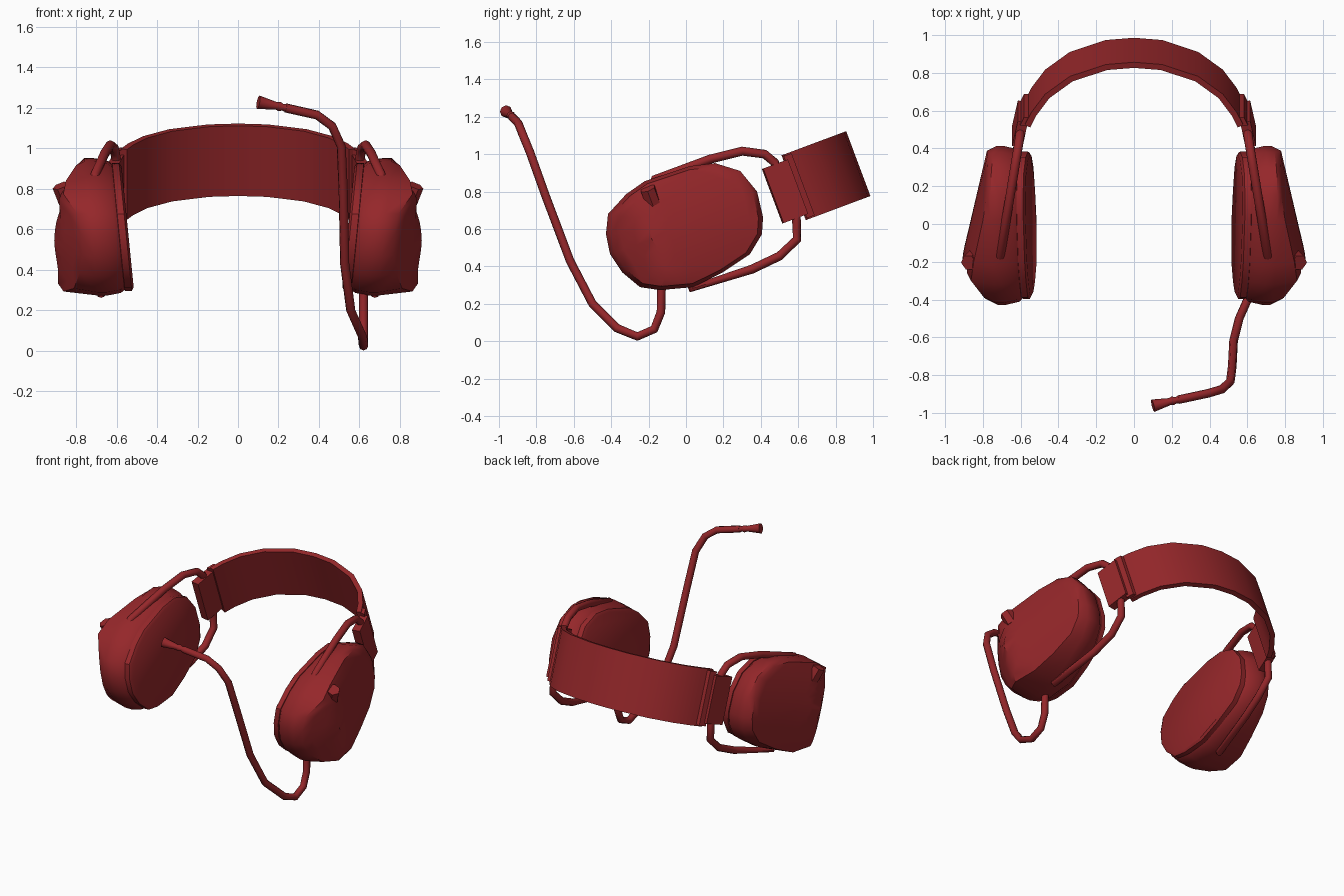
import bpy, bmesh, math
from mathutils import Vector

if "Cube" in bpy.data.objects:
    bpy.data.objects.remove(bpy.data.objects["Cube"])

red = bpy.data.materials.new("red")
red.diffuse_color = (0.30, 0.02, 0.023, 1)
red.use_nodes = True
red.node_tree.nodes["Principled BSDF"].inputs["Base Color"].default_value = red.diffuse_color


def tilt(x, u, w):
    """Headset frame (side, back, along the band width) to world."""
    return Vector((x, 0.937 * u - 0.35 * w, 0.6 + 0.35 * u + 0.937 * w))


def finish(ob, mirror=False, angle=35):
    ob.data.materials.append(red)
    bpy.ops.object.select_all(action='DESELECT')
    ob.select_set(True)
    bpy.context.view_layer.objects.active = ob
    if ob.type == 'CURVE':
        bpy.ops.object.convert(target='MESH')
        ob = bpy.context.object
    if mirror:
        m = ob.modifiers.new("mirror", 'MIRROR')
        m.use_mirror_merge = False
        bpy.ops.object.modifier_apply(modifier=m.name)
    bpy.ops.object.shade_smooth_by_angle(angle=math.radians(angle))
    return ob


def loft(name, rings, mirror=False, angle=35, closed=False):
    """Skin a list of equal rings; cap the ends unless closed."""
    bm = bmesh.new()
    rows = [[bm.verts.new(p) for p in r] for r in rings]
    n = len(rows[0])
    for a, b in zip(rows, rows[1:]):
        for i in range(n):
            j = (i + 1) % n
            bm.faces.new((a[i], a[j], b[j], b[i]))
    bm.faces.new(rows[0])
    bm.faces.new(rows[-1])
    bmesh.ops.recalc_face_normals(bm, faces=bm.faces)
    me = bpy.data.meshes.new(name)
    bm.to_mesh(me)
    bm.free()
    ob = bpy.data.objects.new(name, me)
    bpy.context.collection.objects.link(ob)
    return finish(ob, mirror, angle)


def tube(name, pts, radius, mirror=False, scales=None):
    cu = bpy.data.curves.new(name, 'CURVE')
    cu.dimensions = '3D'
    cu.bevel_depth = radius
    cu.bevel_resolution = 2
    cu.use_fill_caps = True
    s = cu.splines.new('POLY')
    s.points.add(len(pts) - 1)
    for i, p in enumerate(pts):
        s.points[i].co = (*p, 1)
        if scales:
            s.points[i].radius = scales[i]
    ob = bpy.data.objects.new(name, cu)
    bpy.context.collection.objects.link(ob)
    return finish(ob, mirror, 50)


# Headband: faceted arc swept as a thin strip
half = [(0.0, 0.985), (0.15, 0.972), (0.34, 0.905), (0.47, 0.805), (0.545, 0.70), (0.578, 0.63)]
arc = [(-x, u) for x, u in half[:0:-1]] + half
rings = []
for i, (x, u) in enumerate(arc):
    a, b = Vector(arc[max(i - 1, 0)]), Vector(arc[min(i + 1, len(arc) - 1)])
    d = (b - a).normalized()
    xi, ui = x + d.y * 0.032, u - d.x * 0.032
    rings.append([tilt(x, u, -0.18), tilt(x, u, 0.19), tilt(xi, ui, 0.19), tilt(xi, ui, -0.18)])
loft("headband", rings)

# Slider blocks at the band ends
loft("slider", [[tilt(x, u, w) for x, u in
                 ((0.562, 0.635), (0.615, 0.64), (0.645, 0.50), (0.59, 0.492))]
                for w in (-0.153, 0.158)], True)
# Narrow collar between slider and band
loft("collar", [[tilt(x, u, w) for x, u in
                 ((0.535, 0.67), (0.583, 0.67), (0.603, 0.625), (0.555, 0.625))]
                for w in (-0.172, 0.182)], True)

# Yoke wire gripping each cup
yz = [(-0.19, 0.81), (-0.165, 0.866), (0.128, 0.973), (0.30, 1.016), (0.42, 1.0), (0.475, 0.955),
      (0.49, 0.89), (0.59, 0.66), (0.594, 0.545), (0.50, 0.455), (0.353, 0.385),
      (0.032, 0.283), (0.02, 0.32)]
tube("yoke", [(0.603 + 0.165 * max(0.47 - y, 0), y, z) for y, z in yz], 0.024, True)

# Ear cups: rounded outline lofted outwards into a wedge-shaped outer face
outline = [(-0.417, 0.68), (-0.32, 0.786), (-0.22, 0.856), (0.02, 0.936), (0.155, 0.952),
           (0.29, 0.91), (0.38, 0.80), (0.412, 0.663), (0.406, 0.572), (0.342, 0.465),
           (0.19, 0.364), (0.037, 0.289), (-0.14, 0.273), (-0.246, 0.289), (-0.342, 0.369),
           (-0.406, 0.465), (-0.428, 0.572)]


def section(s, x=None):
    ring = []
    for y, z in outline:
        y, z = y * s, 0.61 + (z - 0.61) * s
        if x is None:
            u, w = 0.937 * y + 0.35 * (z - 0.6), -0.35 * y + 0.937 * (z - 0.6)
            px = min(0.80 + 0.22 * (0.3 - u), 0.91 + 0.7 * (u + 0.2)) - 0.45 * w * w
        else:
            px = x + 0.1 * (z - 0.61)
        ring.append((px, y, z))
    return ring


loft("ear_cup", [section(0.90, 0.585), section(0.96, 0.61), section(1.0, 0.68), section(1.0, 0.725)]
     + [section(s) for s in (0.94, 0.82, 0.65, 0.45, 0.25, 0.06)], True, 40)
loft("ear_pad", [section(0.88, 0.545), section(0.93, 0.556), section(0.93, 0.59),
                 section(0.85, 0.60)], True)

# Small hexagonal knob on each cup
axis = Vector((0.35, -0.33, 0.88)).normalized()
side = axis.cross(Vector((0, 1, 0))).normalized()
other = axis.cross(side)
base = Vector((0.865, -0.195, 0.79))
loft("knob", [[base + axis * h + 0.043 * (side * math.cos(k * math.pi / 3) + other * math.sin(k * math.pi / 3))
               for k in range(6)] for h in (-0.06, 0.03)], True)

# Microphone boom
boom = [(0.62, -0.13, 0.32), (0.62, -0.134, 0.155), (0.62, -0.17, 0.064), (0.62, -0.26, 0.025),
        (0.615, -0.37, 0.07), (0.557, -0.50, 0.20), (0.527, -0.62, 0.43), (0.52, -0.754, 0.786),
        (0.51, -0.834, 1.01), (0.465, -0.875, 1.11), (0.39, -0.897, 1.165), (0.235, -0.93, 1.20)]
tube("mic_boom", boom, 0.023)
# Microphone tip with a narrow neck
tip = [(0.24, -0.929, 1.199), (0.222, -0.933, 1.203), (0.205, -0.936, 1.207),
       (0.19, -0.94, 1.21), (0.10, -0.962, 1.228)]
tube("mic_tip", tip, 0.025, scales=[0.9, 0.65, 0.95, 0.75, 1.35])
